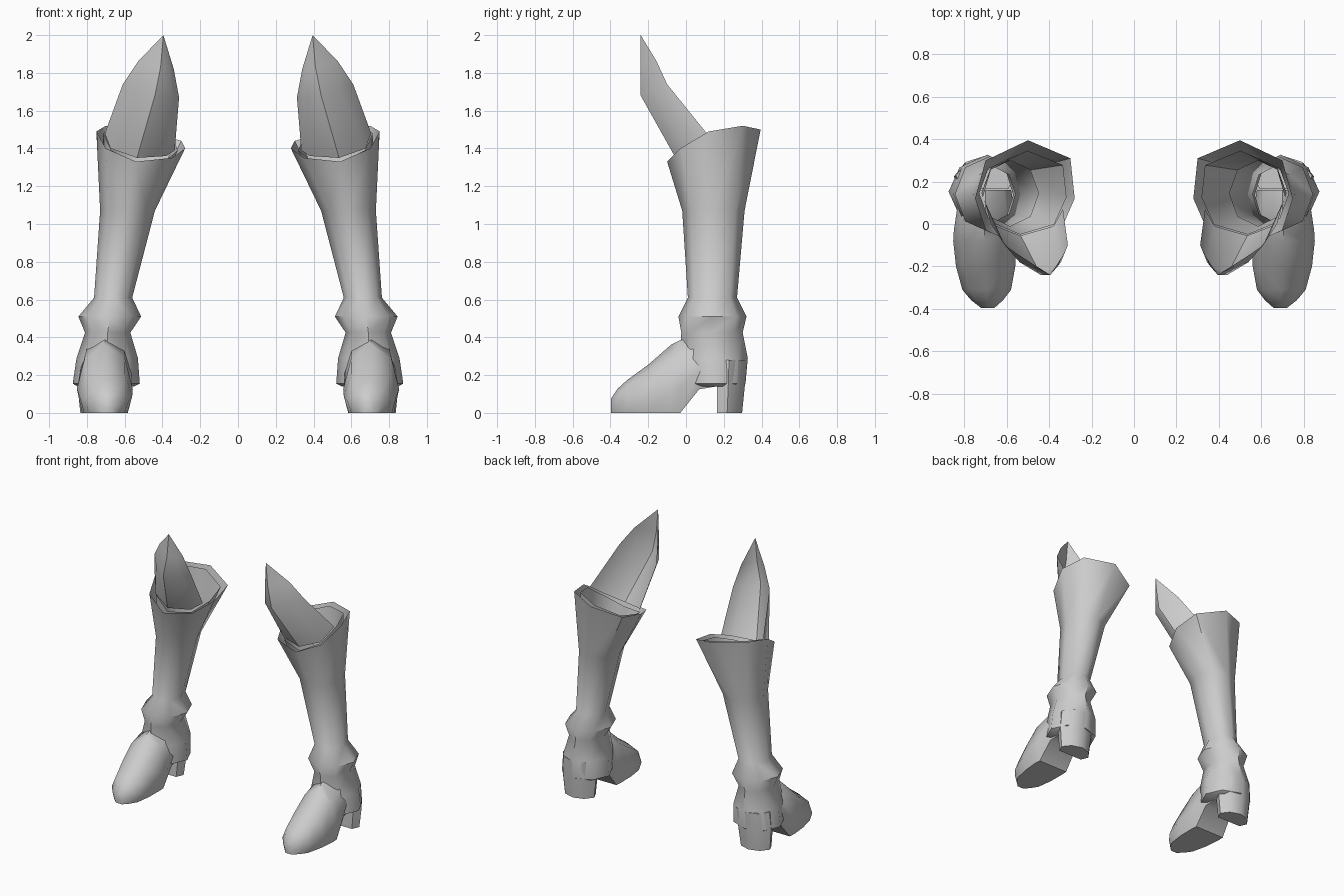
import bpy, math

if "Cube" in bpy.data.objects:
    bpy.data.objects.remove(bpy.data.objects["Cube"])

leather = bpy.data.materials.new("grey leather")
leather.diffuse_color = (0.6, 0.6, 0.6, 1)
leather.use_nodes = True
leather.node_tree.nodes["Principled BSDF"].inputs["Base Color"].default_value = leather.diffuse_color


def make(name, verts, faces, angle=50):
    """Mesh object for the +x boot, mirrored to make the pair."""
    me = bpy.data.meshes.new(name)
    me.from_pydata(verts, [], faces)
    me.materials.append(leather)
    ob = bpy.data.objects.new(name, me)
    bpy.context.collection.objects.link(ob)
    bpy.ops.object.select_all(action='DESELECT')
    ob.select_set(True)
    bpy.context.view_layer.objects.active = ob
    bpy.ops.object.mode_set(mode='EDIT')
    bpy.ops.mesh.select_all(action='SELECT')
    bpy.ops.mesh.normals_make_consistent(inside=False)
    bpy.ops.object.mode_set(mode='OBJECT')
    bpy.ops.object.shade_smooth_by_angle(angle=math.radians(angle))
    ob.modifiers.new("pair", 'MIRROR').use_axis[0] = True
    return ob


def loft(rings, cap_start=False, cap_end=False):
    n = len(rings[0])
    verts = [p for r in rings for p in r]
    faces = [(k * n + i, k * n + (i + 1) % n, (k + 1) * n + (i + 1) % n, (k + 1) * n + i)
             for k in range(len(rings) - 1) for i in range(n)]
    if cap_start:
        faces.append(tuple(range(n))[::-1])
    if cap_end:
        faces.append(tuple(range(len(verts) - n, len(verts))))
    return verts, faces


def ring(x0, x1, y0, y1, z):
    """Octagon with a point at the front, running towards the outer side."""
    cx, cy, rx, ry = (x0 + x1) / 2, (y0 + y1) / 2, (x1 - x0) / 2, (y1 - y0) / 2
    return [(cx + rx * math.sin(i * math.pi / 4), cy - ry * math.cos(i * math.pi / 4), z)
            for i in range(8)]


# Slanted cuff rim, from the front round the outer side
rim = [(.54, -.10, 1.33), (.70, -.03, 1.40), (.75, .12, 1.49), (.70, .30, 1.52),
       (.50, .395, 1.50), (.30, .31, 1.44), (.28, .12, 1.40), (.35, -.04, 1.35)]

# Shaft, ankle roll and heel cup
make("boot_shaft", *loft([
    ring(.55, .85, .04, .29, .14),
    ring(.52, .875, -.01, .315, .155),
    ring(.53, .855, -.03, .327, .29),
    ring(.57, .81, -.025, .30, .425),
    ring(.513, .845, -.04, .32, .51),
    ring(.56, .762, .01, .27, .61),
    ring(.44, .73, -.02, .31, 1.07),
    rim], cap_start=True))

# Inner lining, slightly inside the cuff
cx, cy = .52, .15
lining_top = [(cx + (x - cx) * .84, cy + (y - cy) * .8, z - .01) for x, y, z in rim]
make("cuff_lining", *loft([ring(.45, .72, -.01, .30, 1.07), lining_top]))

# Curved knee guard rising from the front of the lining
guard = [(.335, .07, 1.39), (.38, -.01, 1.36), (.535, -.055, 1.35), (.675, .0, 1.40), (.705, .11, 1.48),
         (.312, -.10, 1.67), (.345, -.18, 1.67), (.44, -.24, 1.68), (.54, -.18, 1.71), (.61, -.10, 1.74),
         (.34, -.155, 1.82), (.36, -.20, 1.82), (.41, -.24, 1.83), (.475, -.20, 1.85), (.53, -.155, 1.86),
         (.395, -.24, 2.0)]
guard_faces = [(r + i, r + i + 1, r + i + 6, r + i + 5) for r in (0, 5) for i in range(4)]
guard_faces += [(10 + i, 11 + i, 15) for i in range(4)]
make("knee_guard", guard, guard_faces)


# Foot: cross-sections from instep to toe
def section(y, xc, hw, bottom, top):
    h = top - bottom
    shape = [(-.82, 0), (-1, .35), (-.72, .8), (0, 1), (.72, .8), (1, .35), (.82, 0)]
    return [(xc + a * hw, y, bottom + b * h) for a, b in shape]


make("foot", *loft([
    section(.16, .70, .12, .14, .40),
    section(.07, .70, .135, .125, .41),
    section(-.03, .705, .145, 0, .385),
    section(-.08, .705, .148, 0, .36),
    section(-.20, .70, .14, 0, .255),
    section(-.31, .695, .115, 0, .175),
    section(-.36, .693, .075, 0, .13),
    section(-.397, .69, .03, 0, .075)], cap_start=True, cap_end=True))


# Block heel: flat front, rounded back
def heel_ring(x0, x1, y0, y1, z):
    w, d = x1 - x0, y1 - y0
    shape = [(.1, 0), (.9, 0), (1, .4), (.82, .82), (.5, 1), (.18, .82), (0, .4)]
    return [(x0 + a * w, y0 + b * d, z) for a, b in shape]


make("heel", *loft([
    heel_ring(.595, .835, .165, .297, 0),
    heel_ring(.575, .85, .165, .312, .15),
    heel_ring(.565, .84, .165, .322, .28)], cap_start=True, cap_end=True))
